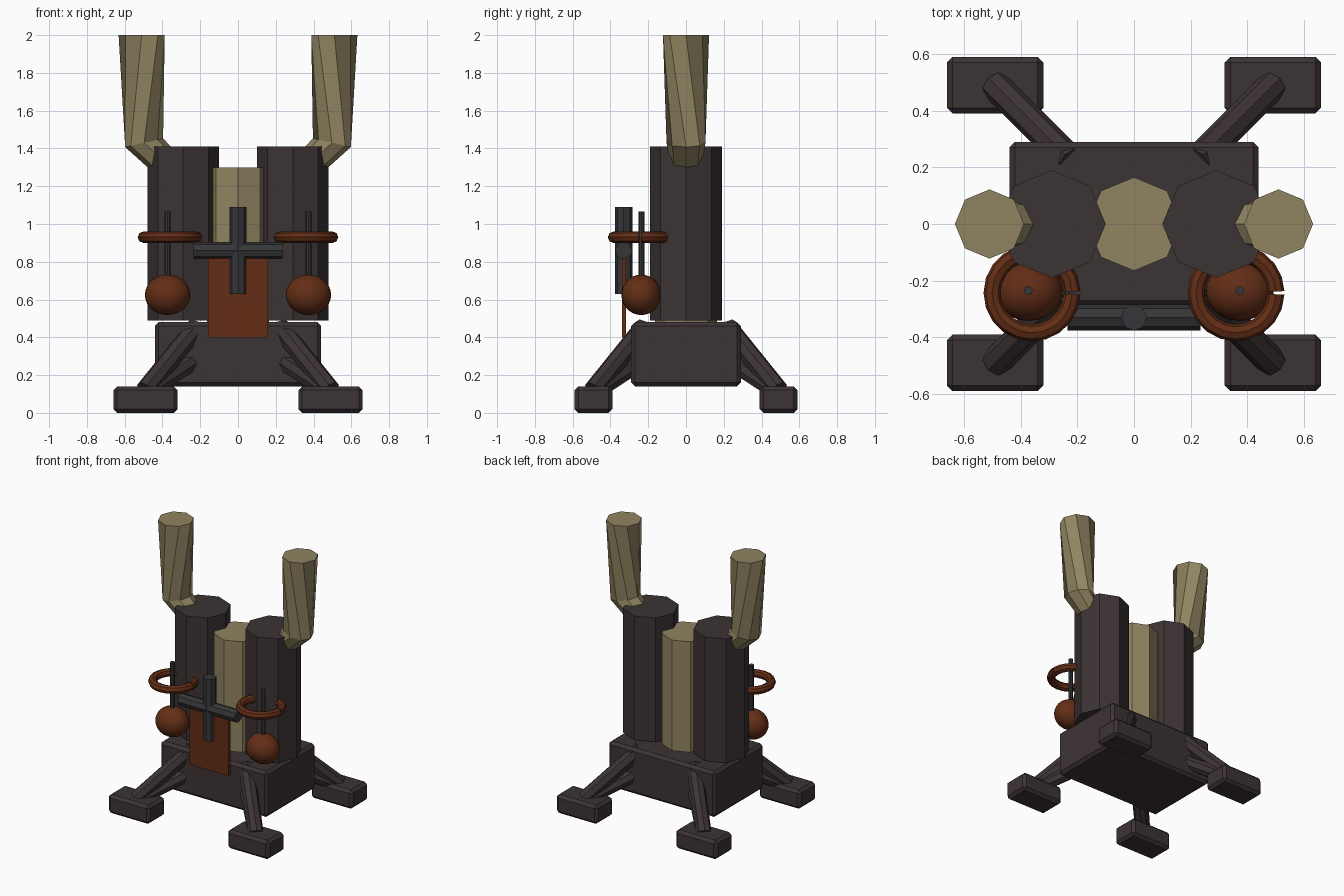
import bpy, bmesh, math
from mathutils import Vector, Matrix

if "Cube" in bpy.data.objects:
    bpy.data.objects.remove(bpy.data.objects["Cube"])


def material(name, rgb):
    m = bpy.data.materials.new(name)
    m.diffuse_color = (*rgb, 1)
    m.use_nodes = True
    m.node_tree.nodes["Principled BSDF"].inputs["Base Color"].default_value = m.diffuse_color
    return m


DARK = material("dark_brown", (0.046, 0.033, 0.035))
BONE = material("bone", (0.28, 0.23, 0.12))
RUST = material("rust", (0.125, 0.027, 0.008))
IRON = material("iron", (0.037, 0.037, 0.041))


def finish(name, bm, mat, smooth=False):
    bmesh.ops.recalc_face_normals(bm, faces=bm.faces[:])
    me = bpy.data.meshes.new(name)
    bm.to_mesh(me)
    bm.free()
    me.materials.append(mat)
    ob = bpy.data.objects.new(name, me)
    bpy.context.collection.objects.link(ob)
    if smooth:
        bpy.context.view_layer.objects.active = ob
        ob.select_set(True)
        bpy.ops.object.shade_smooth_by_angle(angle=math.radians(30))
        ob.select_set(False)
    return ob


def box(name, lo, hi, mat, bevel=0.0):
    lo, hi = Vector(lo), Vector(hi)
    bm = bmesh.new()
    bmesh.ops.create_cube(bm, size=1, matrix=Matrix.Translation((lo + hi) / 2)
                          @ Matrix.Diagonal((*(hi - lo), 1)))
    if bevel:
        bmesh.ops.bevel(bm, geom=bm.edges[:], offset=bevel, segments=1, affect='EDGES')
    return finish(name, bm, mat)


def tube(name, rings, mat, closed_caps=True):
    """Skin a list of rings of points, with flat end caps."""
    bm = bmesh.new()
    loops = [[bm.verts.new(p) for p in ring] for ring in rings]
    n = len(loops[0])
    for a, b in zip(loops, loops[1:]):
        for i in range(n):
            j = (i + 1) % n
            bm.faces.new((a[i], a[j], b[j], b[i]))
    bm.faces.new(loops[0])
    bm.faces.new(loops[-1])
    return bm


def ring(center, axis, r, n=8, turn=0.0):
    rot = Vector((0, 0, 1)).rotation_difference(Vector(axis)).to_matrix()
    return [Vector(center) + rot @ Vector((r * math.cos(turn + math.tau * i / n),
                                           r * math.sin(turn + math.tau * i / n), 0))
            for i in range(n)]


def rod(name, a, b, r, mat, n=8, turn=0.0):
    axis = Vector(b) - Vector(a)
    return finish(name, tube(name, [ring(a, axis, r, n, turn), ring(b, axis, r, n, turn)], mat), mat)


# Base block and octagonal columns
box("base", (-0.44, -0.29, 0.14), (0.44, 0.29, 0.48), DARK, 0.02)
rod("centre_column", (0, 0, 0.475), (0, 0, 1.30), 0.165, BONE)

# Four feet, each held by two struts
for sx in (-1, 1):
    for sy in (-1, 1):
        tag = ("left" if sx < 0 else "right") + ("_front" if sy < 0 else "_back")
        xs, ys = sorted((sx * 0.32, sx * 0.66)), sorted((sy * 0.39, sy * 0.59))
        box("foot_" + tag, (xs[0], ys[0], 0), (xs[1], ys[1], 0.14), DARK, 0.02)
        rod("upper_strut_" + tag, (sx * 0.22, sy * 0.22, 0.455),
            (sx * 0.49, sy * 0.49, 0.12), 0.053, DARK)
        rod("lower_strut_" + tag, (sx * 0.22, sy * 0.22, 0.285),
            (sx * 0.48, sy * 0.48, 0.115), 0.05, DARK)

for s, tag in ((-1, "left"), (1, "right")):
    rod("column_" + tag, (s * 0.29, 0, 0.49), (s * 0.29, 0, 1.41), 0.19, DARK)

    # Twisted, bent stack rising from the column
    q = math.pi / 4
    path = [((0.36, 0, 1.30), (0.65, 0, 0.76), 0.08, q),
            ((0.497, 0, 1.43), (0.22, 0, 0.97), 0.103, q),
            ((0.51, 0, 2.0), (0, 0, 1), 0.122, 0)]
    rings = [ring(c, a, r, 8, t) for c, a, r, t in path]
    for loop in rings:
        for p in loop:
            p.x *= s
    finish("stack_" + tag, tube("stack", rings, BONE), BONE)

    # Hanging ball on its rod
    bm = bmesh.new()
    bmesh.ops.create_uvsphere(bm, u_segments=24, v_segments=14, radius=1,
                              matrix=Matrix.Translation((s * 0.373, -0.237, 0.625))
                              @ Matrix.Diagonal((0.12, 0.105, 0.107, 1)))
    finish("ball_" + tag, bm, RUST, True)
    rod("ball_rod_" + tag, (s * 0.373, -0.235, 0.65), (s * 0.373, -0.235, 1.065), 0.016, IRON)

    # Split ring around the rod
    loops = []
    for i in range(21):
        t = math.radians(2 + 356 * i / 20)
        c = (s * 0.36 + 0.141 * math.cos(t), -0.243 + 0.141 * math.sin(t), 0.93)
        out = Vector((math.cos(t), math.sin(t), 0))
        loops.append([Vector(c) + out * 0.03 * math.cos(k * q) + Vector((0, 0, 0.03 * math.sin(k * q)))
                      for k in range(8)])
    finish("split_ring_" + tag, tube("ring", loops, RUST), RUST, True)

# Cross bars with hanging banner
rod("cross_upright", (0, -0.33, 0.63), (0, -0.33, 1.09), 0.046, IRON)
rod("cross_bar", (-0.235, -0.33, 0.86), (0.235, -0.33, 0.86), 0.046, IRON)
box("banner", (-0.16, -0.34, 0.40), (0.16, -0.317, 0.86), RUST)
